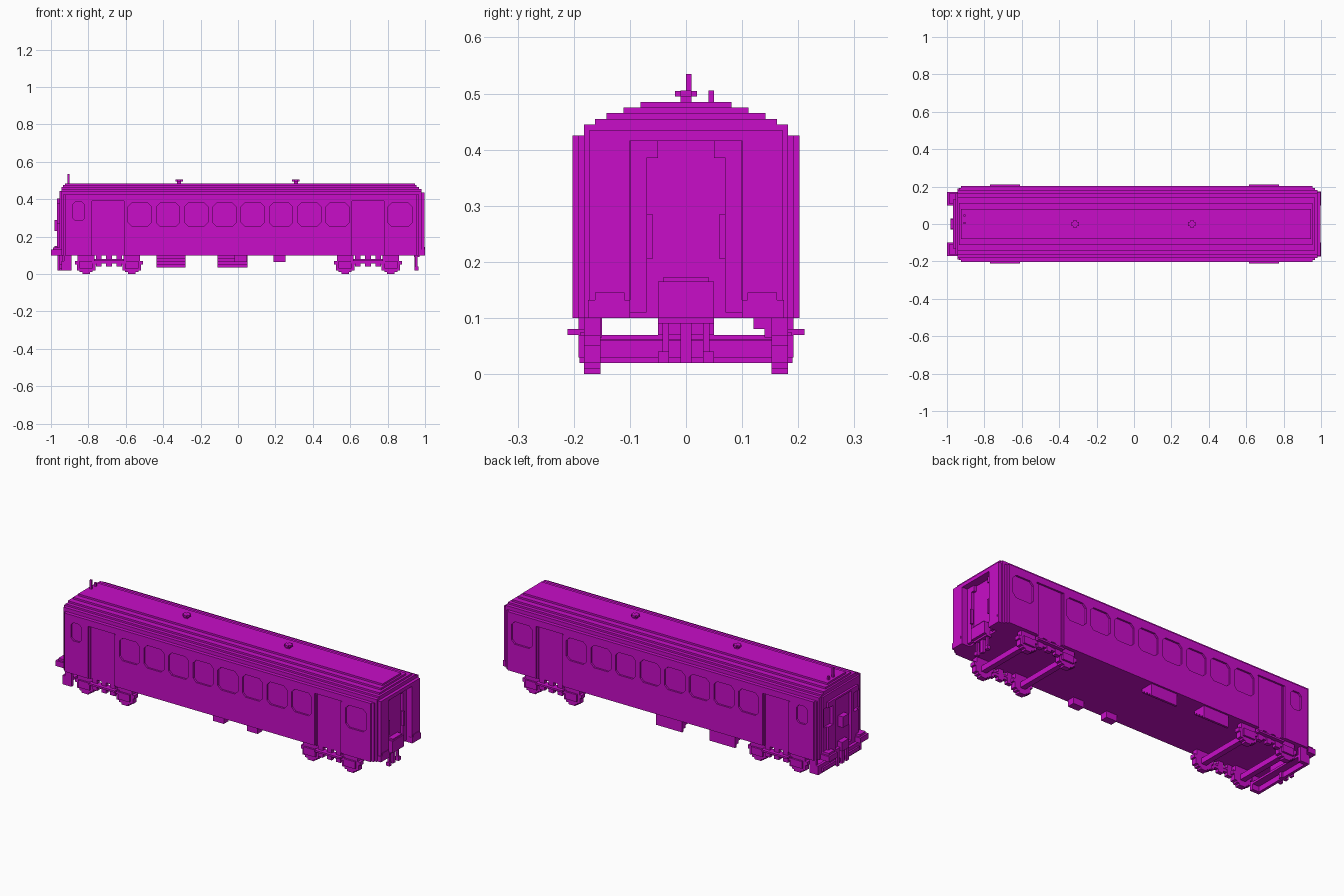
import bpy, bmesh
from mathutils import Vector

if "Cube" in bpy.data.objects:
    bpy.data.objects.remove(bpy.data.objects["Cube"], do_unlink=True)

paint = bpy.data.materials.new("magenta")
paint.use_nodes = True
paint.diffuse_color = (0.58, 0.004, 0.58, 1)
paint.node_tree.nodes["Principled BSDF"].inputs["Base Color"].default_value = paint.diffuse_color


def finish(bm, name):
    bmesh.ops.recalc_face_normals(bm, faces=bm.faces)
    mesh = bpy.data.meshes.new(name)
    bm.to_mesh(mesh)
    bm.free()
    mesh.materials.append(paint)
    ob = bpy.data.objects.new(name, mesh)
    bpy.context.scene.collection.objects.link(ob)
    return ob


def add_box(bm, x0, x1, y0, y1, z0, z1):
    lo, hi = Vector((x0, y0, z0)), Vector((x1, y1, z1))
    made = bmesh.ops.create_cube(bm, size=1)["verts"]
    for v in made:
        v.co = (lo + hi) / 2 + v.co * (hi - lo)


def boxes(name, items, mirror=False):
    bm = bmesh.new()
    for x0, x1, y0, y1, z0, z1 in items:
        add_box(bm, x0, x1, y0, y1, z0, z1)
        if mirror:
            add_box(bm, x0, x1, -y1, -y0, z0, z1)
    return finish(bm, name)


def add_prism(bm, points, push):
    face = bm.faces.new([bm.verts.new(p) for p in points])
    out = bmesh.ops.extrude_face_region(bm, geom=[face])["geom"]
    bmesh.ops.translate(bm, verts=[g for g in out if isinstance(g, bmesh.types.BMVert)], vec=push)


def rounded(x0, x1, z0, z1, c):
    return [(x0 + c, z0), (x1 - c, z0), (x1, z0 + c), (x1, z1 - c),
            (x1 - c, z1), (x0 + c, z1), (x0, z1 - c), (x0, z0 + c)]


def cut(ob, cutter):
    mod = ob.modifiers.new("cut", "BOOLEAN")
    mod.object, mod.operation, mod.solver = cutter, "DIFFERENCE", "EXACT"
    cutter.hide_render = True
    cutter.hide_set(True)
    cutter.display_type = "WIRE"


# Stepped roof section, clipped to a half width and a height
ROOF = [(.202, .425), (.182, .445), (.162, .455), (.142, .465), (.111, .475), (.081, .485)]


def section(half, top):
    right, prev = [(half, .1)], None
    for w, z in ROOF:
        w, z = min(w, half), min(z, top)
        if prev is not None and w < prev[0]:
            right += [prev, (w, prev[1])]
        prev = (w, z)
        if z == top:
            break
    right.append(prev)
    return right + [(-y, z) for y, z in reversed(right)]


def shell(name, x0, x1, half, top):
    bm = bmesh.new()
    add_prism(bm, [(x0, y, z) for y, z in section(half, top)], (x1 - x0, 0, 0))
    return finish(bm, name)


body = shell("body", -.925, .945, .202, .485)

# Side windows and doors
bm = bmesh.new()
openings = [rounded(-.587 + i * .151, -.463 + i * .151, .255, .38, .02) for i in range(8)]
openings += [rounded(.802, .93, .255, .38, .02), rounded(-.885, -.82, .285, .385, .015)]
for s in (-1, 1):
    openings.append(rounded(s * .695 - .085, s * .695 + .085, .09, .39, .001))
for loop in openings:
    for y in (-.22, .192):
        add_prism(bm, [(x, y, z) for x, z in loop], (0, .028, 0))
cut(body, finish(bm, "side_opening_cutter"))

# Door edge strips and leaf joints
boxes("door_edges", [(s * .695 + d - .004, s * .695 + d + .004, .19, .198, .1, .385)
                     for s in (-1, 1) for d in (-.077, .077)], True)

# Stepped cab end
cab_steps = [(-.935, .192, .475), (-.945, .182, .465), (-.955, .162, .445), (-.967, .131, .405)]
cab_door_cutter = boxes("cab_door_cutter", [(-.99, -.952, -.07, .07, .12, .395)])
cab_window_cutter = boxes("cab_window_cutter", [(-.99, -.946, .09, .155, .27, .375)], True)
for x, half, top in cab_steps:
    layer = shell("cab_end", x, x + .02, half, top)
    cut(layer, cab_door_cutter)
    cut(layer, cab_window_cutter)
boxes("cab_lamp", [(-.982, -.95, -.025, .025, .23, .29)])

# Stepped gangway end with a recessed doorway
gangway_cutter = boxes("gangway_cutter", [(.95, 1.1, -.101, .101, .09, .415)])
for x, half, top in [(.955, .202, .475), (.968, .192, .465), (.98, .182, .455), (.997, .172, .435)]:
    cut(shell("gangway_end", x - .02, x, half, top), gangway_cutter)
boxes("gangway_frame", [(.945, .965, .07, .1, .11, .415), (.96, .975, .06, .07, .205, .285),
                        (.945, .965, .05, .072, .385, .415)], True)
boxes("gangway_step", [(.94, .985, -.05, .05, .1, .165), (.94, .98, -.04, .04, .165, .173)])

# Buffers and couplers on both ends
boxes("buffers", [(-1, -.94, .1, .172, .1, .13), (-.99, -.94, .11, .162, .13, .142),
                  (.95, 1, .1, .175, .1, .132), (.95, 1, .11, .162, .132, .145)], True)
boxes("couplers", [(-.98, -.93, -.03, .03, .1, .15), (-.965, -.92, -.01, .01, .02, .1),
                   (.94, .97, -.05, .05, .09, .1), (.945, .96, -.01, .01, .02, .1)])
boxes("hoses", [(.948, .96, .03, .042, .03, .1), (.945, .965, .03, .05, .02, .04),
                (-.965, -.953, .03, .05, .02, .1)], True)

# Plough below the cab
boxes("plough", [(-.945, -.93, -.19, .19, .02, .07), (-.955, -.93, -.16, .16, .03, .05),
                 (-.93, -.89, -.19, .19, .05, .062), (-.93, -.89, .17, .19, .02, .1),
                 (-.93, -.89, -.19, -.17, .02, .1), (-.94, -.9, -.05, .05, .07, .1)])

# Bogies: stepped wheels, axles and side frames
wheel = [(.02, 0, .01), (.035, .01, .02), (.05, .02, .05), (.06, .05, .07), (.045, .07, .1)]
for side, centre in (("front_bogie", -.69), ("rear_bogie", .695)):
    parts, bars = [], []
    for x in (centre - .122, centre + .122):
        parts += [(x - w, x + w, .152, .182, a, b) for w, a, b in wheel]
        parts.append((x - .035, x + .035, .182, .192, .03, .07))
        bars.append((x - .015, x + .015, -.16, .16, .03, .06))
    for d in (-.055, 0, .055):
        parts.append((centre + d - .015, centre + d + .015, .17, .192, .04, .1))
    parts += [(centre - .09, centre + .09, .172, .188, .055, .075),
              (centre - .08, centre + .08, .17, .211, .07, .08)]
    boxes(side, parts, True)
    boxes(side + "_axles", bars)

# Equipment boxes under the floor
gear = []
for x0, x1 in ((-.435, -.28), (-.11, .05)):
    gear += [(x0, x1, .12 + i * .02, .192, .08 - i * .015, .1) for i in range(4)]
gear += [(x0, x0 + .065, -.192, -.15, .065, .1) for x0 in (-.018, .19)]
boxes("underfloor_boxes", gear)

# Roof vents, aerial and horn
for x in (-.315, .31):
    boxes("roof_vent", [(x - .01, x + .01, -.01, .01, .48, .495),
                        (x - .02, x + .02, -.01, .01, .495, .505),
                        (x - .01, x + .01, -.02, .02, .4951, .5049)])
boxes("aerial", [(-.911, -.9, 0, .01, .47, .535)])
boxes("horn", [(-.911, -.9, .04, .05, .47, .505)])
